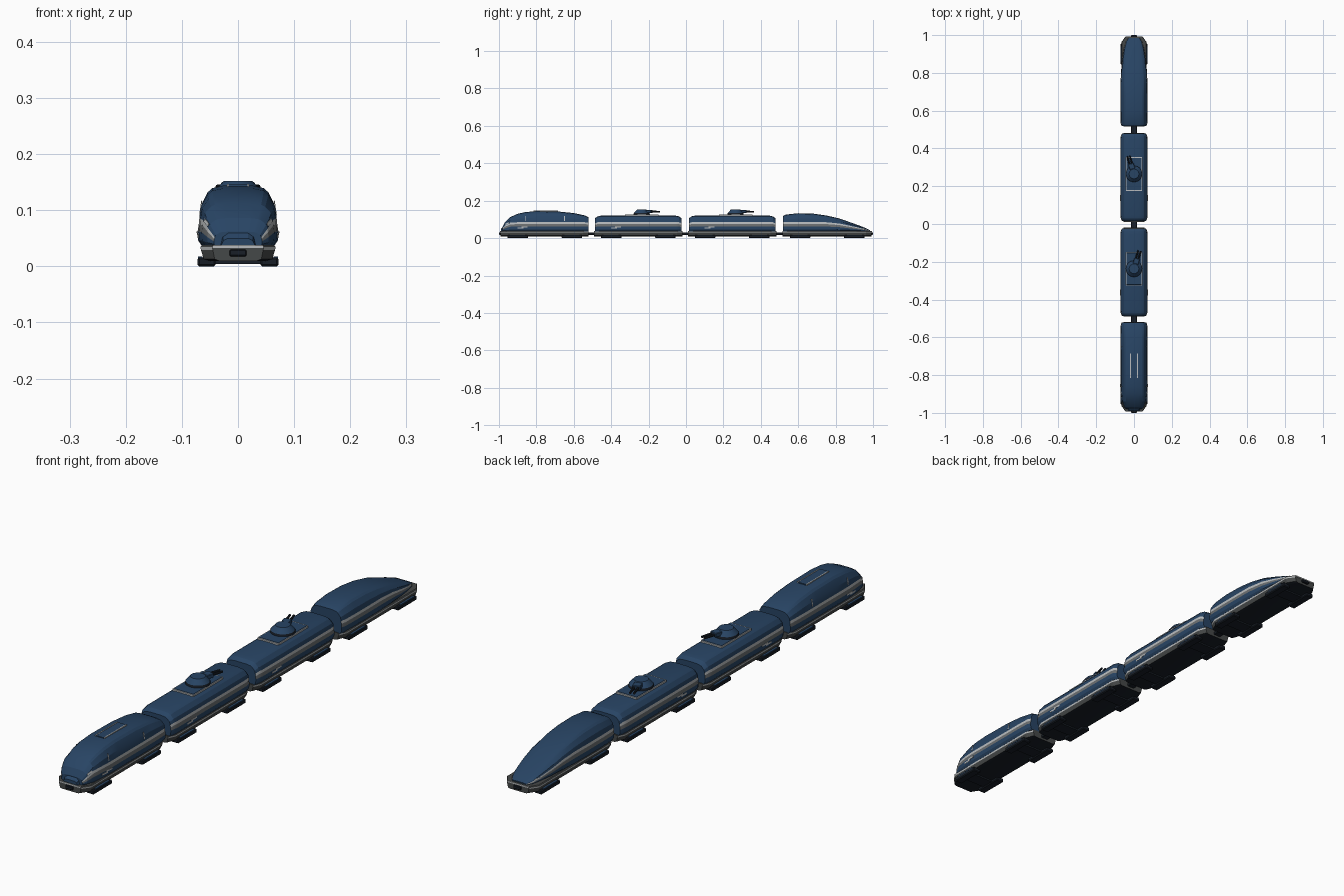
import bpy, bmesh, math
from mathutils import Vector, Matrix
from mathutils.bvhtree import BVHTree

old = bpy.data.objects.get("Cube")
if old:
    bpy.data.objects.remove(old)


def material(name, rgb):
    m = bpy.data.materials.new(name)
    m.use_nodes = True
    m.diffuse_color = (*rgb, 1)
    m.node_tree.nodes["Principled BSDF"].inputs["Base Color"].default_value = (*rgb, 1)
    return m


BLUE = material("navy blue", (0.021, 0.058, 0.127))
GREY = material("skirt grey", (0.06, 0.065, 0.065))
BAND = material("band grey", (0.15, 0.16, 0.165))
LIGHT = material("pale grey", (0.48, 0.5, 0.51))
DARK = material("dark steel", (0.009, 0.013, 0.02))


def finish(name, bm, mats, angle=20):
    bmesh.ops.recalc_face_normals(bm, faces=bm.faces)
    mesh = bpy.data.meshes.new(name)
    bm.to_mesh(mesh)
    bm.free()
    for m in mats:
        mesh.materials.append(m)
    mesh.shade_smooth()
    mesh.set_sharp_from_angle(angle=math.radians(angle))
    obj = bpy.data.objects.new(name, mesh)
    bpy.context.collection.objects.link(obj)
    return obj


def loft(name, rings, mats, bands):
    """Skin mirrored half sections; bands gives a material per strip, -1 is the floor."""
    bm = bmesh.new()
    n = len(rings[0][1])
    loops = []
    for y, half in rings:
        pts = half + [(-x, z) for x, z in reversed(half)]
        loops.append([bm.verts.new((x, y, z)) for x, z in pts])
    for a, b in zip(loops, loops[1:]):
        for i in range(2 * n):
            j = (i + 1) % (2 * n)
            f = bm.faces.new((a[i], a[j], b[j], b[i]))
            strip = i if i < n else 2 * n - 2 - i
            f.material_index = bands.get(strip, 0)
    for loop in (loops[0], loops[-1]):
        bm.faces.new(loop)
    return finish(name, bm, mats)


def box(name, centre, size, mat, rot=None, bevel=0):
    bm = bmesh.new()
    bmesh.ops.create_cube(bm, size=1, matrix=Matrix.Diagonal((*size, 1)))
    if bevel:
        bmesh.ops.bevel(bm, geom=bm.edges[:], offset=bevel, segments=1, affect='EDGES')
    bm.transform(Matrix.Translation(centre) @ (rot or Matrix()))
    return finish(name, bm, [mat])


def cylinder(name, centre, r1, r2, depth, mat, rot=None, sides=16):
    bm = bmesh.new()
    bmesh.ops.create_cone(bm, cap_ends=True, segments=sides, radius1=r1, radius2=r2, depth=depth)
    bm.transform(Matrix.Translation(centre) @ (rot or Matrix()))
    return finish(name, bm, [mat], 30)


# Body section: fixed lower side, then a roof scaled to the local height
LOWER = [(0.064, 0.036), (0.071, 0.046), (0.072, 0.062), (0.070, 0.075), (0.069, 0.085)]
UPPER = [(0.066, 0.4), (0.054, 0.8), (0.046, 0.92), (0.026, 1.0)]


def body_ring(y, w, top):
    s = min(1, (top - 0.036) / 0.08)
    low = [(x * w, 0.036 + (z - 0.036) * s) for x, z in LOWER]
    base = low[-1][1]
    return y, low + [(x * w, base + (top - base) * u) for x, u in UPPER]


def body(name, stations):
    rings = [body_ring(*s) for s in stations]
    return loft(name, rings, [BLUE, LIGHT, BAND, DARK], {2: 2, 3: 1, -1: 3})


def skirt(name, y0, y1, w0, w1):
    half = [(0.05, 0.01), (0.061, 0.013), (0.066, 0.029), (0.067, 0.035), (0.064, 0.038)]
    inset = 0.03
    rings = [(y, [(x * w, z) for x, z in half])
             for y, w in ((y0, w0), (y0 + inset, 1), (y1 - inset, 1), (y1, w1))]
    return loft(name, rings, [GREY, LIGHT, DARK], {2: 1, 0: 2, -1: 2})


def side_plate(name, obj, y, z, length, height, mat, slant=0.0):
    """Thin plates laid on both flanks of a body, long axis along the car."""
    tree = BVHTree.FromPolygons([v.co for v in obj.data.vertices],
                                [p.vertices[:] for p in obj.data.polygons])
    for side, tag in ((1, "left"), (-1, "right")):
        hit, normal, _, _ = tree.ray_cast(Vector((side, y, z)), Vector((-side, 0, 0)))
        along = (Vector((0, 1, 0)) - normal * normal.y).normalized()
        rot = Matrix((along, normal.cross(along), normal)).transposed().to_4x4()
        rot = rot @ Matrix.Rotation(slant * side, 4, 'Z')
        box(name + "_" + tag, hit, (length, height, 0.002), mat, rot)


# Car bodies and skirts
front = body("front_car_body", [
    (-0.98, 0.6, 0.062), (-0.968, 0.76, 0.086), (-0.94, 0.9, 0.112), (-0.9, 0.97, 0.13),
    (-0.86, 1, 0.139), (-0.8, 1, 0.144), (-0.68, 1, 0.142), (-0.6, 1, 0.134),
    (-0.54, 0.98, 0.121), (-0.522, 0.92, 0.112)])
rear = body("rear_car_body", [
    (0.518, 0.92, 0.118), (0.535, 0.98, 0.126), (0.6, 1, 0.133), (0.68, 1, 0.131),
    (0.75, 0.99, 0.121), (0.82, 0.94, 0.105), (0.88, 0.86, 0.084), (0.93, 0.74, 0.066),
    (0.965, 0.6, 0.052), (0.985, 0.42, 0.042)])
skirt("front_car_skirt", -0.992, -0.52, 0.68, 0.82)
skirt("rear_car_skirt", 0.516, 0.992, 0.82, 0.68)

CENTRES = {"front_car": -0.755, "second_car": -0.255, "third_car": 0.247, "rear_car": 0.755}
middles = {}
for car in ("second_car", "third_car"):
    c = CENTRES[car]
    middles[car] = body(car + "_body", [
        (c - 0.232, 0.88, 0.106), (c - 0.218, 0.97, 0.116), (c - 0.2, 1, 0.12),
        (c + 0.2, 1, 0.12), (c + 0.218, 0.97, 0.116), (c + 0.232, 0.88, 0.106)])
    skirt(car + "_skirt", c - 0.236, c + 0.236, 0.82, 0.82)

# Bogies under every car
for car, c in CENTRES.items():
    for end, dy in (("front", -0.145), ("rear", 0.145)):
        for side, tag in ((1, "left"), (-1, "right")):
            box(f"{car}_{end}_bogie_{tag}", (side * 0.056, c + dy, 0.008),
                (0.032, 0.11, 0.016), DARK, bevel=0.003)
            box(f"{car}_{end}_bogie_cover_{tag}", (side * 0.067, c + dy, 0.015),
                (0.008, 0.08, 0.006), BLUE)
        box(f"{car}_{end}_axle", (0, c + dy, 0.01), (0.09, 0.05, 0.012), DARK)

# Couplers between cars and at both ends
for i, y in enumerate((-0.985, -0.505, -0.004, 0.5, 0.985)):
    box(f"coupler_{i + 1}", (0, y, 0.024), (0.03, 0.03 if abs(y) > 0.9 else 0.06, 0.012),
        DARK, bevel=0.002)

# Pale bumper lines across both noses
for tag, y in (("front", -0.992), ("rear", 0.992)):
    box(tag + "_bumper_line", (0, y, 0.035), (0.09, 0.003, 0.005), LIGHT)

# Nose hood and lamps
loft("nose_hood", [(-0.99, [(0.03, 0.038), (0.026, 0.046), (0.018, 0.05)]),
                   (-0.975, [(0.032, 0.038), (0.028, 0.056), (0.017, 0.064)]),
                   (-0.94, [(0.032, 0.038), (0.028, 0.06), (0.017, 0.069)])], [BLUE], {})
side_plate("head_lamp", front, -0.955, 0.078, 0.022, 0.006, LIGHT, 0.3)
side_plate("tail_lamp", rear, 0.945, 0.05, 0.025, 0.004, LIGHT)

# Roof vent on the front car
box("roof_vent", (0, -0.75, 0.1435), (0.034, 0.13, 0.004), BLUE)
for side, tag in ((1, "left"), (-1, "right")):
    box("roof_vent_rail_" + tag, (side * 0.018, -0.75, 0.144), (0.004, 0.13, 0.005), LIGHT)

# Upright trim strips and small slanted flank markings
for i, y in enumerate((-0.86, -0.65)):
    side_plate(f"front_trim_{i + 1}", front, y, 0.104, 0.004, 0.026, LIGHT)
for name, obj, y in (("front_car", front, -0.885), ("second_car", middles["second_car"], -0.385),
                     ("third_car", middles["third_car"], 0.115)):
    for k in range(2):
        side_plate(f"{name}_marking_{k + 1}", obj, y + 0.022 * k, 0.054 + 0.005 * k,
                   0.032, 0.006, LIGHT)


# Roof turrets on the middle cars
def turret(car, y, turn):
    box(car + "_turret_platform", (0, y, 0.121), (0.084, 0.172, 0.01), BLUE, bevel=0.002)
    for s, side, end in ((1, "left", "rear"), (-1, "right", "front")):
        box(f"{car}_platform_rail_{side}", (s * 0.042, y, 0.122), (0.004, 0.172, 0.006), LIGHT)
        box(f"{car}_platform_rail_{end}", (0, y + s * 0.087, 0.122), (0.084, 0.005, 0.006), LIGHT)
    cylinder(car + "_turret_ring", (0, y, 0.129), 0.044, 0.042, 0.01, DARK)
    cylinder(car + "_turret_dome", (0, y, 0.143), 0.042, 0.026, 0.018, BLUE)
    spin = Matrix.Rotation(turn, 4, 'Z')
    pivot = Vector((0, y, 0.142))
    for s, side in ((1, "left"), (-1, "right")):
        cylinder(f"{car}_gun_barrel_{side}", pivot + spin @ Vector((s * 0.007, 0.07, 0)),
                 0.005, 0.004, 0.06, DARK, spin @ Matrix.Rotation(-math.pi / 2, 4, 'X'), 8)
    box(car + "_gun_mount", pivot + spin @ Vector((0, 0.042, 0)),
        (0.03, 0.03, 0.016), BLUE, spin, 0.002)


turret("second_car", -0.237, -0.3)
turret("third_car", 0.265, 0.3)
